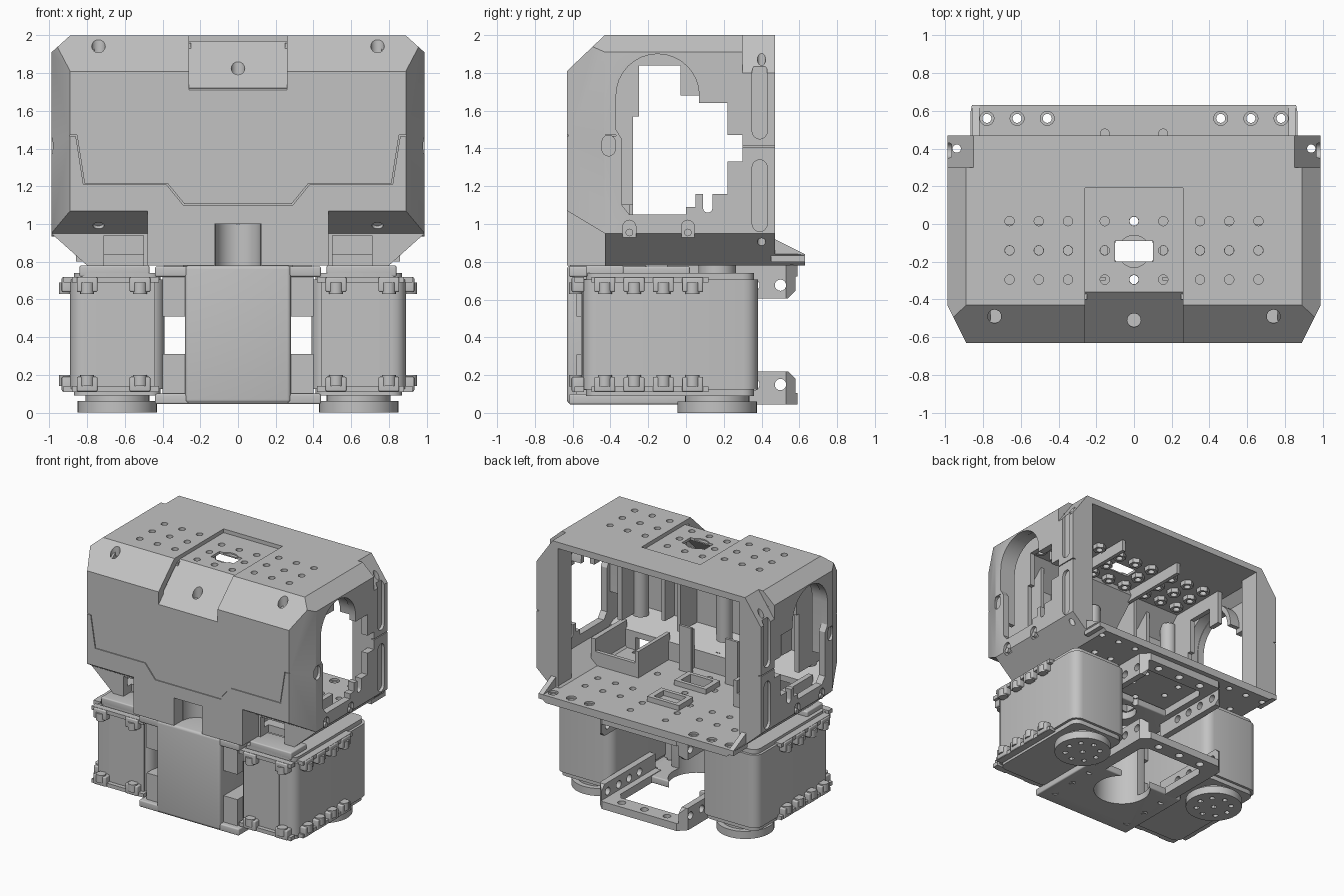
import bpy, bmesh, math
from mathutils import Vector, Matrix

default = bpy.data.objects.get("Cube")
if default:
    bpy.data.objects.remove(default)

grey = bpy.data.materials.new("plain grey")
grey.use_nodes = True
grey.diffuse_color = (.54, .54, .54, 1)
grey.node_tree.nodes["Principled BSDF"].inputs["Base Color"].default_value = grey.diffuse_color
parts = []


def finish(bm, name):
    bmesh.ops.recalc_face_normals(bm, faces=bm.faces)
    mesh = bpy.data.meshes.new(name)
    bm.to_mesh(mesh)
    bm.free()
    mesh.materials.append(grey)
    obj = bpy.data.objects.new(name, mesh)
    bpy.context.collection.objects.link(obj)
    parts.append(obj)
    return obj


def box(name, x, y, z, planes=(), bevel=0, upright=False):
    """Box from ranges, trimmed by planes, optionally with rounded edges."""
    bm = bmesh.new()
    bmesh.ops.create_cube(bm, size=1)
    for v in bm.verts:
        v.co = [r[0] if c < 0 else r[1] for c, r in zip(v.co, (x, y, z))]
    for point, normal in planes:
        bmesh.ops.bisect_plane(bm, geom=bm.verts[:] + bm.edges[:] + bm.faces[:],
                               plane_co=point, plane_no=normal, clear_outer=True)
        bmesh.ops.holes_fill(bm, edges=[e for e in bm.edges if e.is_boundary])
    if bevel:
        edges = [e for e in bm.edges if not upright
                 or abs(e.verts[0].co.z - e.verts[1].co.z) > bevel]
        bmesh.ops.bevel(bm, geom=edges, offset=bevel, segments=4, profile=.5, affect='EDGES')
    return finish(bm, name)


def prism(name, points, axis, span):
    """Flat outline pushed along one axis; the other two axes keep their order."""
    bm = bmesh.new()
    place = {'x': lambda a, b: (span[0], a, b), 'y': lambda a, b: (a, span[0], b),
             'z': lambda a, b: (a, b, span[0])}[axis]
    face = bm.faces.new([bm.verts.new(place(*p)) for p in points])
    push = Vector([(span[1] - span[0]) * (axis == k) for k in 'xyz'])
    geom = bmesh.ops.extrude_face_region(bm, geom=[face])['geom']
    bmesh.ops.translate(bm, vec=push, verts=[g for g in geom if isinstance(g, bmesh.types.BMVert)])
    return finish(bm, name)


def rods(name, centres, radius, depth, axis=(0, 0, 1), sides=24):
    bm = bmesh.new()
    turn = Vector((0, 0, 1)).rotation_difference(Vector(axis)).to_matrix().to_4x4()
    for c in centres:
        bmesh.ops.create_cone(bm, cap_ends=True, segments=sides, radius1=radius, radius2=radius,
                              depth=depth, matrix=Matrix.Translation(c) @ turn)
    return finish(bm, name)


def cut(targets, *cutters):
    for cutter in cutters:
        for obj in targets:
            mod = obj.modifiers.new("cut", 'BOOLEAN')
            mod.operation, mod.solver, mod.object = 'DIFFERENCE', 'EXACT', cutter
            bpy.context.view_layer.update()
            graph = bpy.context.evaluated_depsgraph_get()
            result = bpy.data.meshes.new_from_object(obj.evaluated_get(graph))
            obj.modifiers.clear()
            obj.data = result
        parts.remove(cutter)
        bpy.data.objects.remove(cutter)


def mirror(obj, name, axis=(1, 0, 0), middle=0):
    twin = obj.copy()
    twin.data = obj.data.copy()
    twin.name = name
    move = Matrix.Translation(Vector(axis) * middle * 2)
    twin.data.transform(move @ Matrix.Scale(-1, 4, axis))
    twin.data.flip_normals()
    bpy.context.collection.objects.link(twin)
    parts.append(twin)
    return twin


def arc(y, z, r, steps=16):
    return [(y + r * math.cos(k * math.pi / steps), z + r * math.sin(k * math.pi / steps))
            for k in range(steps + 1)]


def stadium(y, low, high, r):
    return arc(y, high - r, r, 8) + arc(y, low + r, -r, 8)


def shell_planes(inset):
    raw = [((0, -.43, 2), (0, -.19, .2))]
    for s in (-1, 1):
        raw += [((s * .89, 0, 2), (s * .09, 0, .1)), ((s * .89, -.63, 0), (s * .2, -.1, 0)),
                ((s * .8, 0, .78), (s * .17, 0, -.19))]
    return [(Vector(p) - Vector(n).normalized() * inset, n) for p, n in raw]


# Upper housing: chamfered shell, hollow and open at the back, sloped inside floor at the front
shell = box("housing_shell", (-.99, .99), (-.63, .47), (.78, 2), shell_planes(0))
inside_slope = [((0, -.57, 1.1), (0, -.12, -.2))]
cut([shell],
    box("upper_cavity", (-.935, .935), (-.57, .6), (.9, 1.95), shell_planes(.055) + inside_slope),
    box("lower_cavity", (-.935, .935), (-.38, .6), (.84, 1.2), shell_planes(.055)))
under = [(-.7, 1.112), (-.43, .95), (-.43, .7), (-.7, .7)]
for s in (-1, 1):
    cut([shell], prism("underside", under, 'x', (s * .48, s * 1.1)),
        box("cable_opening", sorted((s * .5, s * .71)), (-.5, -.33), (.7, .94)))
    cut([shell], rods("underside_hole", [(s * .74, -.5, .99)], .03, .06, (0, 1, 1)))

# Front cable notch, sunken tab and seam groove
cut([shell], box("notch", (-.125, .125), (-.7, -.52), (.7, 1)),
    rods("notch_round", [(0, -.52, .85)], .12, .3))
tab = [(.19, 1.97), (-.36, 1.97), (-.7, 1.643), (-.7, 2.1), (.19, 2.1)]
cut([shell], prism("tab", tab, 'x', (-.26, .26)))
backing = prism("tab_backing", [(-.36, 1.97), (-.62, 1.72), (-.57, 1.66), (-.33, 1.9)], 'x', (-.27, .27))
half = [(1.1, 1.465), (.86, 1.465), (.82, 1.21), (.38, 1.21), (.29, 1.1)]
inner = [(x - .006, z + .006) for x, z in half]
seam = half + [(-x, z) for x, z in reversed(half)] + [(-x, z) for x, z in inner] + inner[::-1]
cut([shell], prism("seam", seam, 'y', (-.66, -.622)))

# Side windows with an arched front half and stepped back half
steps = [(-.37, 1.5), (-.34, 1.45), (-.34, 1.1), (-.3, 1.05), (0, 1.05), (0, 1.09), (.05, 1.09),
         (.05, 1.16), (.22, 1.16), (.22, 1.33), (.3, 1.33), (.3, 1.47), (.22, 1.47), (.22, 1.64), (.07, 1.64)]
cut([shell], prism("window", arc(-.15, 1.68, .22) + steps, 'x', (-1.1, 1.1)))
rim = arc(-.15, 1.68, .225) + [(-.375, 1.25), (-.41, 1.25)] + arc(-.15, 1.68, .26)[::-1]
rim_left = prism("window_rim_left", rim, 'x', (.85, .94))
mirror(rim_left, "window_rim_right")

# Thick rear posts with slots, sloped tops and through bolts
post = box("rear_post_left", (.8, .945), (.3, .47), (.82, 1.96), shell_planes(.01))
posts = [post, mirror(post, "rear_post_right")]
slope = [(.85, 2), (.99, 1.8), (1.1, 1.8), (1.1, 2.1), (.85, 2.1)]
for s in (-1, 1):
    cut([shell] + posts, prism("top_slope", [(s * x, z) for x, z in slope], 'y', (.3, .5)))
    outside = (s * .967, s * 1.1)
    cut([shell], prism("slot", stadium(.39, 1.45, 1.85, .04), 'x', outside),
        prism("slot", stadium(.39, .96, 1.34, .04), 'x', outside),
        prism("hook", stadium(-.41, 1.36, 1.47, .035), 'x', outside),
        prism("hook", stadium(-.3, .9, 1.02, .035), 'x', outside),
        prism("hook", stadium(.01, .9, 1.02, .035), 'x', outside),
        prism("hook", stadium(.115, 1.06, 1.2, .025), 'x', (s * .9, s * 1.1)),
        box("joint", sorted(outside), (.3, .5), (1.405, 1.412)),
        box("side_seam", sorted((s * .982, s * 1.1)), (-.43, -.37), (1.465, 1.471)))
    rods("window_peg", [(s * .965, y, .955) for y in (-.3, .01)], .02, .05, (1, 0, 0), 16)
cut([shell] + posts, rods("bolt_holes", [(s * .94, .4, 1.4) for s in (-1, 1)], .022, 1.6))

# Floor ledge behind the opening, with corner gussets and countersunk holes
edge = [p for p in shell_planes(0) if p[1][2] < 0]
taper = [((s * .89, .47, 0), (s * .16, .03, 0)) for s in (-1, 1)]
ledge = box("floor_ledge", (-.99, .99), (.42, .63), (.78, .84), edge + taper)
gusset = prism("gusset_left", [(.45, .8), (.45, .93), (.63, .84), (.63, .8)], 'x', (.82, .86))
mirror(gusset, "gusset_right")
rear = [(s * x, .56) for s in (-1, 1) for x in (.46, .62, .78)]
spots = rear + [(s * .155, .48) for s in (-1, 1)] + [(0, .015), (0, -.295)]
spots += [(s * x, y) for s in (-1, 1) for x in (.155, .35, .505, .66) for y in (.33, .17, -.14)]
cut([shell, ledge], rods("floor_holes", [(x, y, .8) for x, y in spots], .024, .2, sides=16))
cut([ledge], rods("countersinks", [(x, y, .84) for x, y in rear], .037, .03))

# Roof hole grid with hexagonal nuts underneath
grid = [(s * x, y) for s in (-1, 1) for x in (.155, .35, .505, .66) for y in (.015, -.14, -.295)]
grid += [(0, .015), (0, -.295)]
nuts = rods("roof_nuts", [(x, y, 1.935) for x, y in grid], .05, .04, sides=6)
cut([shell, nuts], rods("roof_holes", [(x, y, 2) for x, y in grid], .025, .3, sides=16))
cut([shell], box("roof_slot", (-.1, .1), (-.2, -.09), (1.8, 2.1)),
    rods("roof_ring", [(0, -.145, 2)], .085, .08),
    box("floor_slot", (-.1, .1), (-.2, -.09), (.7, .9)))

# Inside: screw pillars below the front screw holes, ribs, trays and upright tabs
cut([shell, backing], rods("screw_holes", [(-.74, -.49, 1.98), (.74, -.49, 1.98)], .036, .2),
    rods("tab_hole", [(0, -.51, 1.87)], .036, .2))
rods("side_pillars", [(s * .74, -.485, 1.48) for s in (-1, 1)], .06, .8)
rods("middle_pillar", [(0, -.485, 1.42)], .06, .69)
for y in (-.13, .21):
    frame = box("floor_frame", (-.14, .14), (y - .1, y + .08), (.83, .88))
    cut([frame], box("frame_hole", (-.1, .1), (y - .07, y + .05), (.7, 1)))
for s, side in ((1, "left"), (-1, "right")):
    def pair(name, x, y, z):
        box(name + "_" + side, sorted((s * x[0], s * x[1])), y, z, shell_planes(.03))
    pair("rib_low", (.76, .8), (-.6, -.28), (1.1, 1.57))
    pair("rib_high", (.76, .8), (-.6, -.25), (1.57, 1.96))
    pair("rib_back", (.76, .8), (-.03, .07), (1.68, 1.96))
    pair("rib_top", (.76, .8), (-.3, .07), (1.84, 1.96))
    pair("inner_wall", (.3, .33), (-.6, -.36), (1.1, 1.96))
    pair("front_rib", (.5, .53), (-.6, -.45), (1.1, 1.96))
    pair("roof_rail", (.25, .28), (-.4, .2), (1.86, 1.96))
    pair("tray_outer", (.8, .84), (-.4, 0), (.84, 1.05))
    pair("tray_inner", (.42, .45), (-.4, 0), (.83, 1.05))
    pair("tray_back", (.42, .82), (-.03, 0), (.83, .95))
    pair("upright", (.15, .26), (-.3, -.28), (.83, 1.2))
    pair("upright_rib", (.19, .21), (-.38, -.28), (.83, 1.15))

# Actuators: rounded case, bolted rails, top hub and bottom output disc
actuator = [box("actuator_case", (.39, .89), (-.55, .38), (.125, .705), bevel=.075, upright=True),
            box("actuator_core", (.41, .87), (-.53, .36), (.09, .74), bevel=.06, upright=True),
            box("front_cap", (.47, .84), (-.53, -.33), (.72, .78), bevel=.01),
            box("front_panel", (.44, .75), (-.557, -.5), (.12, .71)),
            rods("top_hub", [(.64, .165, .75)], .1, .06, sides=32)]
disc = rods("output_disc", [(.64, .165, .03)], .21, .06, sides=48)
ring = [(x, y, 0) for r in (.13, -.13) for x, y in arc(.64, .165, r, 4)[:-1]]
cut([disc], rods("disc_holes", ring + [(.64, .165, 0)], .02, .05, sides=12))
actuator += [disc, rods("disc_neck", [(.64, .165, .08)], .17, .08, sides=40)]
rails = [box("side_rail", (.87, .925), (-.5, .12), (.69, .72)),
         box("front_rail", (.42, .88), (-.59, -.54), (.69, .72))]
along = (-.43, -.275, -.12, .035)
rails += [box("side_lug", (.87, .935), (y - .055, y + .055), (.64, .718), bevel=.008) for y in along]
rails += [box("front_lug", (x - .055, x + .055), (-.605, -.54), (.64, .718), bevel=.008) for x in (.52, .8)]
rails += [rods("rail_bolts", [(.913, y, .66) for y in along] + [(x, -.583, .66) for x in (.52, .8)],
               .037, .06, sides=16)]
rails += [mirror(r, r.name + "_lower", (0, 0, 1), .415) for r in rails]
for part in actuator + rails:
    mirror(part, part.name + "_right")

# Centre bracket: hollow front block, plates and rear loops
block = box("bracket_block", (-.28, .28), (-.63, -.2), (.05, .78), bevel=.02)
plate = box("lower_plate", (-.44, .44), (-.62, .02), (.045, .1), bevel=.01)
cut([block, plate], rods("bracket_bore", [(0, -.14, .3)], .21, .84, sides=48))
cover = box("upper_plate", (-.44, .44), (-.62, .02), (.72, .775), bevel=.01)
cut([block, cover], rods("cover_bore", [(0, -.145, .75)], .11, .2),
    rods("cover_holes", [(0, .015, .75), (0, -.295, .75)], .025, .2, sides=16))
cut([plate], rods("plate_holes", [(s * .35, y, .07) for s in (-1, 1) for y in (-.5, -.3, -.1)], .025, .2, sides=16))
outer = [(.39, -.1), (.39, .53), (.33, .59)]
hollow = [(.29, -.2), (.29, .41), (.25, .46)]
loop = prism("lower_loop", outer + [(-x, y) for x, y in outer[::-1]], 'z', (.045, .22))
trim = [(.45, .22), (.54, .22), (.59, .17), (.7, .17), (.7, .3), (.45, .3)]
cut([loop], prism("loop_gap", hollow + [(-x, y) for x, y in hollow[::-1]], 'z', (0, .3)),
    prism("loop_trim", trim, 'x', (-.5, .5)),
    box("loop_tray", (-.34, .34), (-.2, .7), (.105, .3)),
    rods("loop_holes", [(0, y, .15) for y in (.1, .23, .36, .5)], .03, 1, (1, 0, 0), 16),
    rods("bar_holes", [(x, .525, .08) for x in (-.2, 0, .2)], .03, .2, sides=16))
mirror(loop, "upper_loop", (0, 0, 1), .413)
wing = box("wing_left", (.27, .4), (-.58, -.3), (.05, .31))
mirror(wing, "wing_right")
for obj in (wing, parts[-1]):
    mirror(obj, obj.name + "_upper", (0, 0, 1), .41)

# Smooth round parts while keeping edges crisp
bpy.ops.object.select_all(action='DESELECT')
for obj in parts:
    obj.select_set(True)
bpy.context.view_layer.objects.active = shell
bpy.ops.object.shade_smooth_by_angle(angle=math.radians(30))
